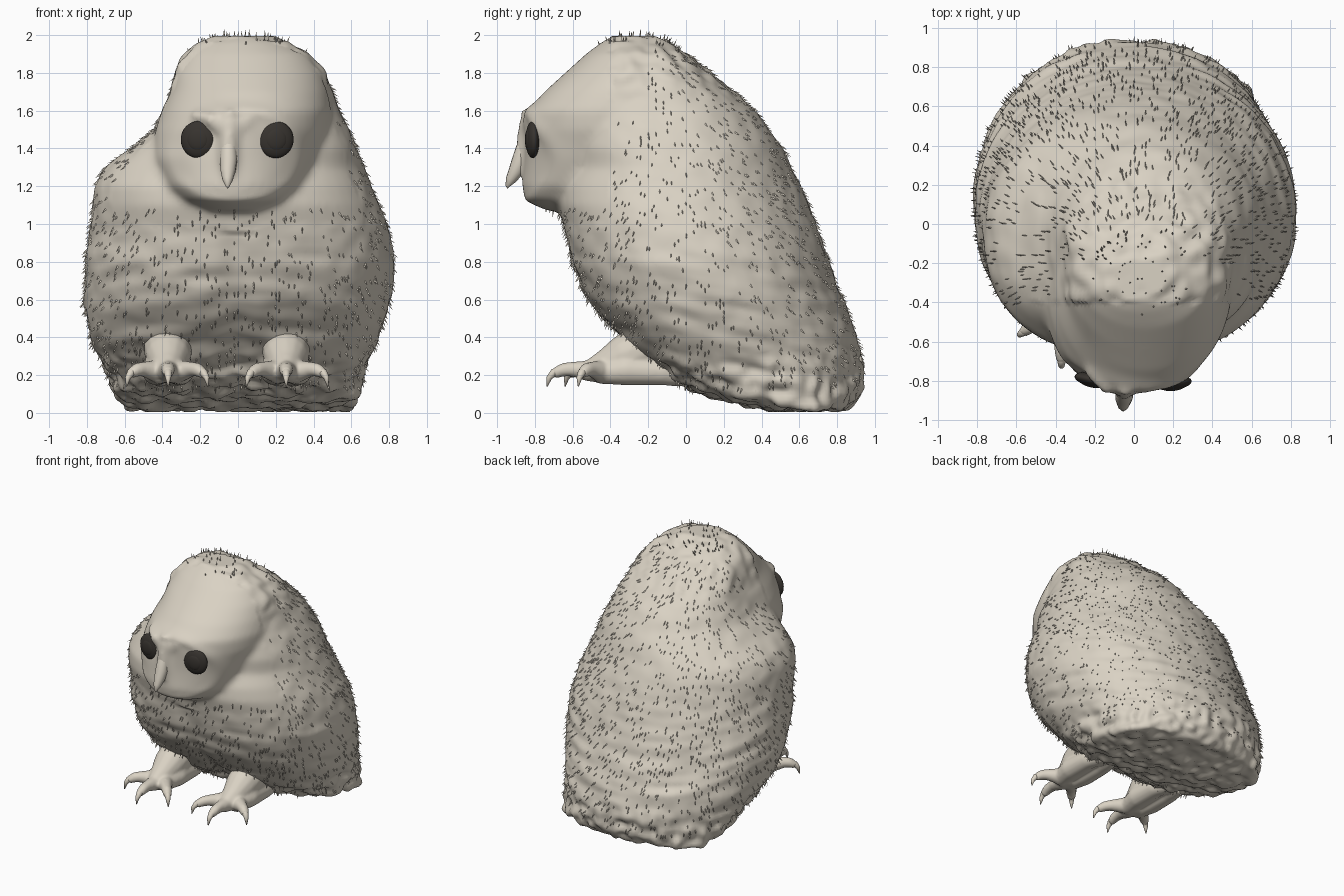
import bpy, bmesh, math, random
from mathutils import Vector, Matrix, noise

random.seed(4)
if "Cube" in bpy.data.objects:
    bpy.data.objects.remove(bpy.data.objects["Cube"])


def material(name, rgb, rough):
    m = bpy.data.materials.new(name)
    m.use_nodes = True
    m.diffuse_color = (*rgb, 1)
    for node in m.node_tree.nodes:
        if node.type == 'BSDF_PRINCIPLED':
            node.inputs["Base Color"].default_value = (*rgb, 1)
            node.inputs["Roughness"].default_value = rough
    return m


cream = material("cream down", (0.70, 0.645, 0.55), 0.9)
dark = material("dark eye", (0.038, 0.033, 0.028), 0.5)


def make(name, bm, mat, smooth=True):
    bmesh.ops.recalc_face_normals(bm, faces=bm.faces)
    me = bpy.data.meshes.new(name)
    bm.to_mesh(me)
    bm.free()
    me.materials.append(mat)
    if smooth:
        me.shade_smooth()
    ob = bpy.data.objects.new(name, me)
    bpy.context.collection.objects.link(ob)
    return ob


def skin_rings(bm, rings):
    """Bridge rings of points into a closed tube."""
    rows = [[bm.verts.new(p) for p in r] for r in rings]
    n = len(rows[0])
    for a, b in zip(rows, rows[1:]):
        for i in range(n):
            j = (i + 1) % n
            bm.faces.new((a[i], a[j], b[j], b[i]))
    bm.faces.new(rows[0][::-1])
    bm.faces.new(rows[-1])


def loft(bm, sections, front_power, n=56):
    """Stack rounded sections: z, x min, x max, y min, y max."""
    rings = []
    for z, x0, x1, y0, y1 in sections:
        ring = []
        for i in range(n):
            t = 2 * math.pi * i / n
            c, s = math.cos(t), math.sin(t)
            power = front_power(z) if s < 0 else 2
            c = math.copysign(abs(c) ** (2 / power), c)
            s = math.copysign(abs(s) ** (2 / power), s)
            ring.append(((x0 + x1 + c * (x1 - x0)) / 2,
                         (y0 + y1 + s * (y1 - y0)) / 2, z))
        rings.append(ring)
    skin_rings(bm, rings)


def tube(bm, pts, n=14):
    """Tapered tube through x, y, z, radius points."""
    rings = []
    for i, p in enumerate(pts):
        a, b = pts[max(i - 1, 0)], pts[min(i + 1, len(pts) - 1)]
        q = (Vector(b[:3]) - Vector(a[:3])).to_track_quat('Z', 'X')
        rings.append([Vector(p[:3]) + q @ Vector((p[3] * math.cos(k * 2 * math.pi / n),
                                                  p[3] * math.sin(k * 2 * math.pi / n), 0))
                      for k in range(n)])
    skin_rings(bm, rings)


def fuse(ob, voxel, iterations):
    """Merge overlapping shells into one soft skin."""
    r = ob.modifiers.new("fuse", 'REMESH')
    r.mode = 'VOXEL'
    r.voxel_size = voxel
    s = ob.modifiers.new("soften", 'SMOOTH')
    s.factor = 0.5
    s.iterations = iterations
    dg = bpy.context.evaluated_depsgraph_get()
    me = bpy.data.meshes.new_from_object(ob.evaluated_get(dg))
    ob.modifiers.clear()
    ob.data = me
    if not me.materials:
        me.materials.append(cream)
    me.shade_smooth()


# Body with hunched back, and head with brow ridges and bridge
bm = bmesh.new()
loft(bm, [
    (0.02, -.60, .60, .42, .86), (0.10, -.65, .64, .10, .92),
    (0.20, -.69, .67, -.11, .94), (0.30, -.73, .70, -.23, .93),
    (0.40, -.78, .74, -.34, .91), (0.60, -.82, .81, -.53, .83),
    (0.80, -.81, .83, -.61, .76), (1.00, -.78, .79, -.65, .69),
    (1.10, -.77, .75, -.68, .65), (1.20, -.76, .71, -.67, .61),
    (1.30, -.71, .67, -.62, .56), (1.40, -.57, .63, -.58, .51),
    (1.50, -.45, .59, -.55, .44), (1.60, -.40, .54, -.51, .37),
    (1.70, -.36, .50, -.48, .26), (1.80, -.34, .46, -.42, .13),
    (1.90, -.28, .39, -.38, 0)], lambda z: 2.4 if .5 < z < 1.35 else 3)
loft(bm, [
    (1.07, -.20, .15, -.73, -.35), (1.13, -.31, .26, -.85, -.25),
    (1.20, -.39, .34, -.875, -.10), (1.35, -.46, .43, -.865, .10),
    (1.50, -.44, .49, -.86, .20), (1.60, -.40, .50, -.84, .20),
    (1.70, -.36, .49, -.75, .20), (1.80, -.34, .46, -.64, .12),
    (1.90, -.28, .39, -.53, 0), (1.96, -.21, .28, -.45, -.08),
    (2.00, -.10, .16, -.38, -.18)], lambda z: 2)
tube(bm, [(-.04, -.82, 1.60, .04), (-.045, -.845, 1.52, .05), (-.05, -.86, 1.42, .05),
          (-.05, -.87, 1.34, .045), (-.05, -.875, 1.26, .03)])
for s, y in ((-1, -.735), (1, -.785)):
    tube(bm, [(-.04, -.84, 1.49, .045), (-.04 + s * .10, -.825, 1.545, .042),
              (-.03 + s * .21, y, 1.585, .02)])
body = make("body", bm, cream)
fuse(body, 0.02, 9)

# Sculpt the facial disc, breast groove, downy wrinkles and ragged hem
me = body.data
normals = [v.normal.copy() for v in me.vertices]
for v, nrm in zip(me.vertices, normals):
    p = v.co.copy()
    if p.z > 1.0 and p.y < -0.4:
        e = math.hypot((p.x + .02) / .36, (p.z - 1.36) / .25)
        v.co.y += .01 * math.exp(-(e / .75) ** 4) - .014 * math.exp(-((e - 1) / .14) ** 2)
        continue
    low = min(max((1.1 - p.z) / .6, 0), 1)
    wrinkle = noise.noise(Vector((p.x * 3, p.y * 3, p.z * 15 + p.y * 3)))
    d = (.004 + .011 * low) * wrinkle + .007 * noise.noise(p * 9)
    if p.y < 0 and p.z < .95:
        d -= .02 * math.exp(-(p.x / .08) ** 2)
    hem = min(max((.34 - p.z) / .15, 0), 1)
    crown = min(max((p.z - 1.65) / .1, 0), 1)
    d += .03 * hem * noise.noise(p * 14) + .02 * crown * noise.noise(p * 12)
    v.co += nrm * d
    v.co.z = min(max(v.co.z, .005), 1.995)

# Loose down tufts scattered over the back, flanks and chest
bm = bmesh.new()
faces = [f for f in me.polygons
         if f.center.z > .12 and (f.center.z < 1.08 or f.center.z > 1.95
                                  or f.center.y > (-.4 if f.center.z < 1.55 else -.2))]
for f in random.sample(faces, min(2100, len(faces))):
    nrm = f.normal
    rise = 0.5 if f.center.z > 1.9 else -0.9
    direction = (nrm + Vector((random.uniform(-.25, .25), .1, rise))).normalized()
    q = direction.to_track_quat('Z', 'X')
    length = random.uniform(.022, .042)
    base = f.center - nrm * .004
    ring = [bm.verts.new(base + q @ Vector((.006 * math.cos(a), .006 * math.sin(a), 0)))
            for a in (0, 2.1, 4.2)]
    tip = bm.verts.new(base + direction * length)
    for i in range(3):
        bm.faces.new((ring[i], ring[(i + 1) % 3], tip))
    bm.faces.new(ring[::-1])
make("down_tufts", bm, cream, smooth=False)

# Hooked beak
bm = bmesh.new()
tube(bm, [(-.045, -.82, 1.50, .03), (-.05, -.855, 1.41, .042), (-.05, -.875, 1.34, .046),
          (-.053, -.90, 1.28, .040), (-.055, -.927, 1.235, .028),
          (-.055, -.946, 1.20, .011), (-.055, -.945, 1.185, .002)])
make("beak", bm, cream)

# Eyes: flattened domes, each with a slightly raised pupil
for side, x, y in (("left", .2, -.812), ("right", -.21, -.795)):
    yaw = Matrix.Rotation(.12 if x > 0 else -.2, 4, 'Z')
    for part, size, out in (("eye", (.095, .036, .098), 0), ("pupil", (.058, .018, .06), .022)):
        bm = bmesh.new()
        bmesh.ops.create_uvsphere(bm, u_segments=28, v_segments=16, radius=1)
        place = (Matrix.Translation((x, y, 1.447)) @ yaw
                 @ Matrix.Translation((0, -out, 0)) @ Matrix.Diagonal((*size, 1)))
        bmesh.ops.transform(bm, matrix=place, verts=bm.verts)
        make(side + "_" + part, bm, dark)

# Feet: thick shank, broad sole, spread toes and curved claws
for side, cx, s in (("left", .255, 1), ("right", -.37, -1)):
    bm = bmesh.new()
    claws = bmesh.new()
    tube(bm, [(cx, -.08, .38, .13), (cx, -.22, .34, .13), (cx, -.33, .295, .118),
              (cx, -.43, .25, .085), (cx, -.52, .225, .05)])
    for dx in (-.06, .06):
        tube(bm, [(cx + dx * .7, -.48, .21, .055), (cx + dx, -.32, .225, .08),
                  (cx + dx, -.12, .215, .07), (cx + dx * .6, .04, .18, .045)])
    for dx, ty in ((.22, -.57), (0, -.735), (-.21, -.64)):
        root, tip = Vector((cx, -.40, 0)), Vector((cx + s * dx, ty, 0))

        def at(t, z, r):
            p = root.lerp(tip, t)
            return (p.x, p.y, z, r)

        tube(bm, [at(0, .22, .065), at(.35, .222, .056), at(.6, .232, .04),
                  at(.75, .228, .037), at(.9, .208, .028)])
        tube(claws, [at(.78, .222, .024), at(.9, .212, .022), at(.97, .185, .015),
                     at(1, .14, .003)])
    foot = make(side + "_foot", bm, cream)
    fuse(foot, 0.011, 8)
    make(side + "_claws", claws, cream)
